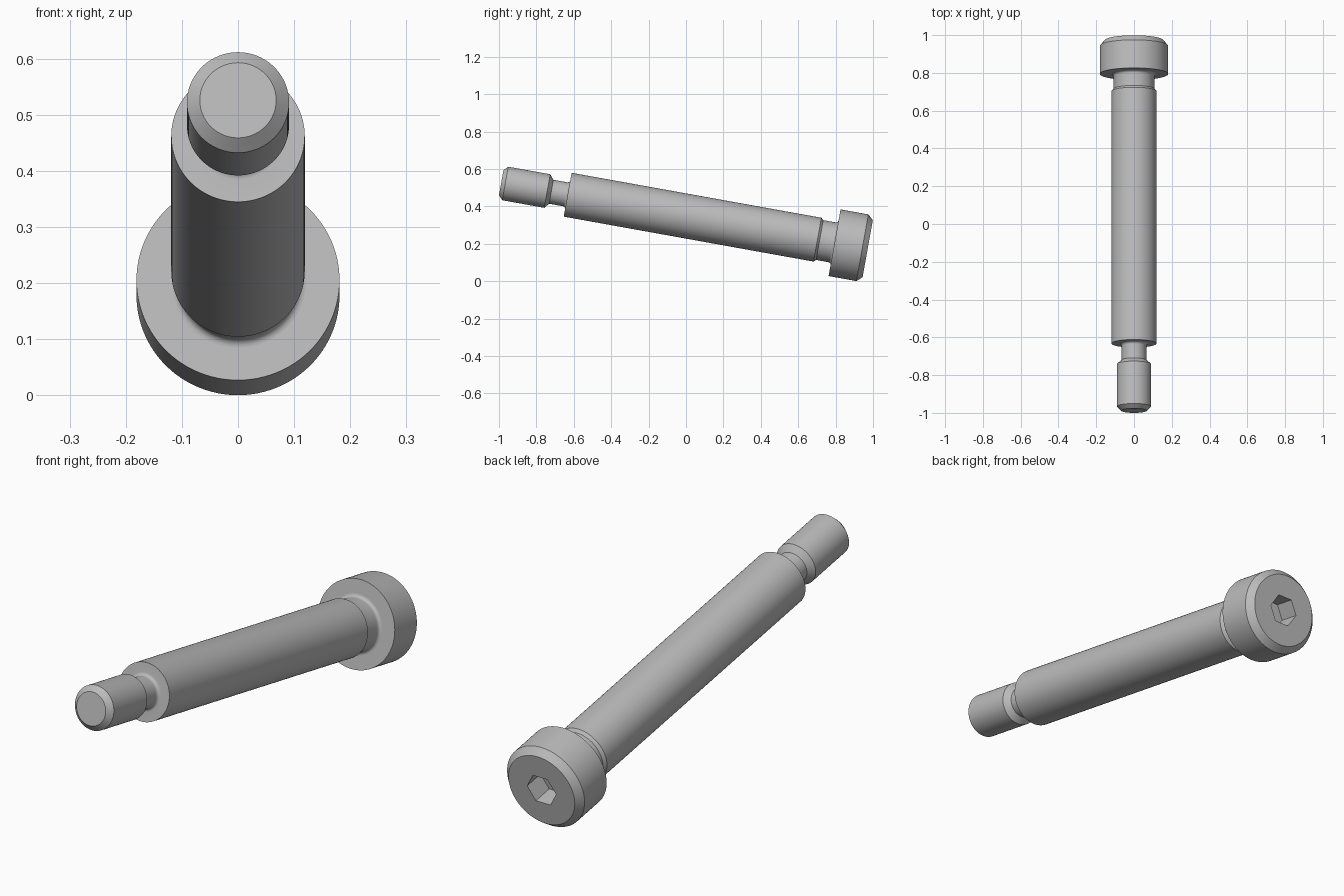
import bpy, bmesh
from math import sin, cos, pi, radians
from mathutils import Matrix

cube = bpy.data.objects.get("Cube")
if cube:
    bpy.data.objects.remove(cube, do_unlink=True)

SIDES = 96
TILT = radians(10.2)
# Local z runs from the tip to the head, sloping down towards the back
PLACE = Matrix.Translation((0, -0.988, 0.526)) @ Matrix.Rotation(-(pi / 2 + TILT), 4, 'X')

steel = bpy.data.materials.new("grey steel")
steel.use_nodes = True
GREY = (0.5, 0.5, 0.5, 1)
steel.diffuse_color = GREY
steel.node_tree.nodes["Principled BSDF"].inputs["Base Color"].default_value = GREY


def hexagon(corner):
    """Radius of a hexagon by angle, with corners on the x axis."""
    return lambda a: corner * cos(pi / 6) / cos(a % (pi / 3) - pi / 6)


def fillet(s, r, size, steps=6):
    """Concave curve from a neck of radius r up to a shoulder at s."""
    turns = [i / steps * pi / 2 for i in range(steps + 1)]
    return [(s - size + size * sin(t), r + size - size * cos(t)) for t in turns]


def turned_part(name, profile, cap_start=False, cap_end=False):
    """Sweep (distance along axis, radius) points round the axis."""
    bm = bmesh.new()
    rings = []
    for s, r in profile:
        ring = []
        for i in range(SIDES):
            a = 2 * pi * i / SIDES
            rad = r(a) if callable(r) else r
            ring.append(bm.verts.new((rad * cos(a), rad * sin(a), s)))
        rings.append(ring)
    for lower, upper in zip(rings, rings[1:]):
        for i in range(SIDES):
            j = (i + 1) % SIDES
            bm.faces.new((lower[i], lower[j], upper[j], upper[i]))
    if cap_start:
        bm.faces.new(rings[0][::-1])
    if cap_end:
        bm.faces.new(rings[-1])
    bm.transform(PLACE)
    mesh = bpy.data.meshes.new(name)
    bm.to_mesh(mesh)
    bm.free()
    mesh.materials.append(steel)
    ob = bpy.data.objects.new(name, mesh)
    bpy.context.collection.objects.link(ob)
    bpy.ops.object.select_all(action='DESELECT')
    ob.select_set(True)
    bpy.context.view_layer.objects.active = ob
    bpy.ops.object.shade_smooth_by_angle(angle=radians(25))


# Chamfered end with its relief neck, up to the shoulder
FRONT, BACK, HEAD = 0.361, 1.722, 1.811
turned_part("threaded_end",
            [(0, 0.068), (0.022, 0.091), (0.25, 0.091), (0.272, 0.065)]
            + fillet(FRONT, 0.065, 0.014) + [(FRONT, 0.119)], cap_start=True)

# Long shoulder with the relief neck under the head
turned_part("shank",
            [(FRONT, 0.119), (BACK - 0.004, 0.119), (BACK + 0.008, 0.108)]
            + fillet(HEAD, 0.108, 0.014))

# Cap head with a chamfered rim and a hexagonal socket
socket = hexagon(0.068)
turned_part("head",
            [(HEAD, 0.122), (HEAD, 0.181), (1.962, 0.181), (1.991, 0.155),
             (1.991, socket), (1.9, socket)], cap_end=True)
